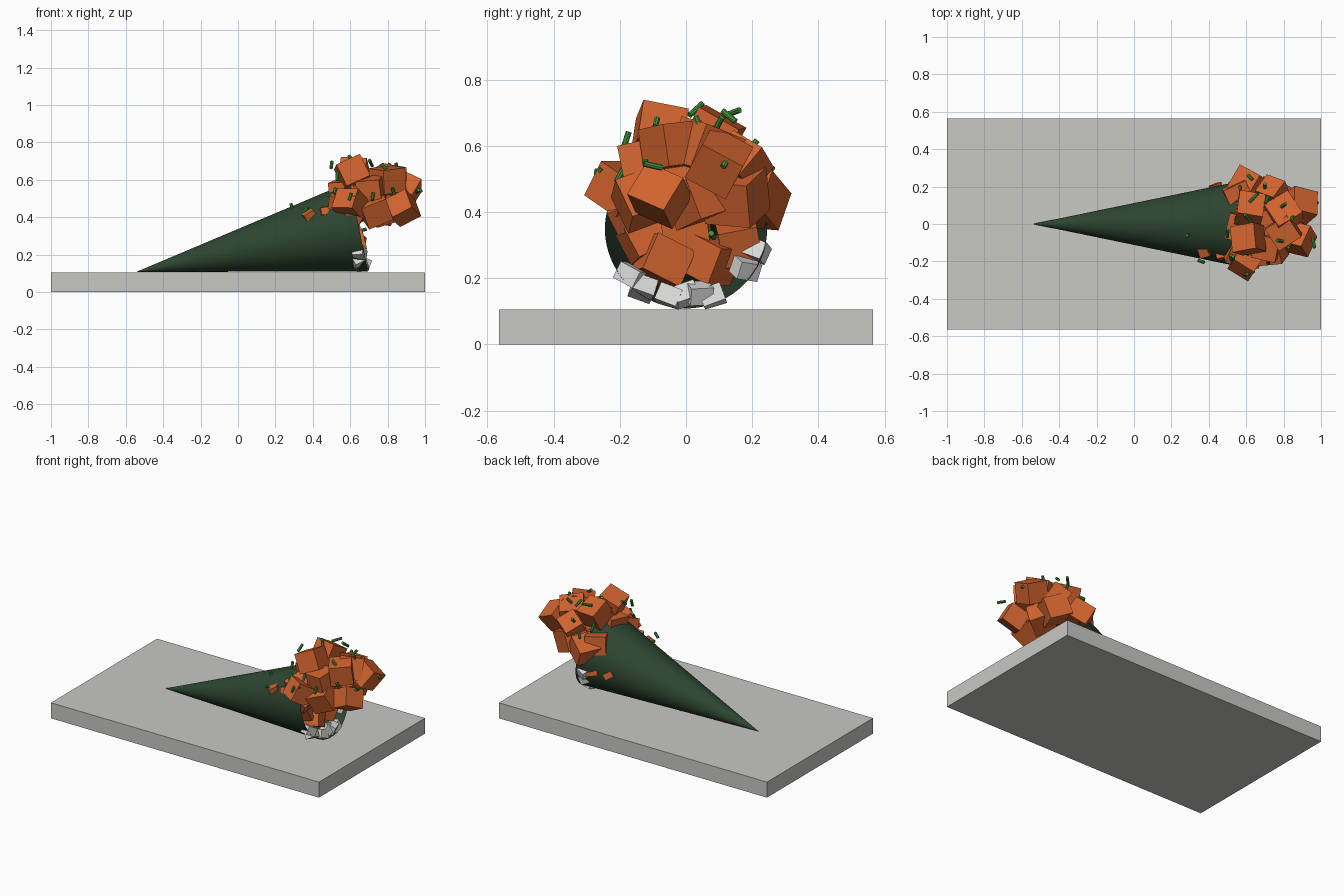
import bpy, bmesh, math, random
from mathutils import Matrix, Vector, Euler

random.seed(7)


def material(name, rgb):
    m = bpy.data.materials.new(name)
    m.diffuse_color = (*rgb, 1)
    return m


GREY = material("board grey", (0.58, 0.58, 0.56))
SEAWEED = material("seaweed green", (0.026, 0.06, 0.03))
ORANGE = material("fish orange", (0.64, 0.125, 0.028))
WHITE = material("rice white", (0.7, 0.7, 0.69))
GREEN = material("chive green", (0.055, 0.3, 0.045))


def finish(bm, name, mat):
    bmesh.ops.recalc_face_normals(bm, faces=bm.faces[:])
    me = bpy.data.meshes.new(name)
    bm.to_mesh(me)
    bm.free()
    me.materials.append(mat)
    ob = bpy.data.objects.new(name, me)
    bpy.context.collection.objects.link(ob)
    return ob


def place(pos, size, rot):
    return (Matrix.Translation(pos) @ Euler(rot).to_matrix().to_4x4()
            @ Matrix.Diagonal((*size, 1)))


def tumble(amount=0.6):
    return [random.uniform(-amount, amount) for _ in range(3)]


# Serving board
bm = bmesh.new()
bmesh.ops.create_cube(bm, size=1, matrix=place((0, 0, 0.0525), (2, 1.13, 0.105), (0, 0, 0)))
finish(bm, "board", GREY)

# Open seaweed cone lying on its side
apex, length, radius = Vector((-0.54, 0, 0.109)), 1.21, 0.245
tilt = math.atan(radius / length)
axis = Vector((math.cos(tilt), 0, math.sin(tilt)))
bm = bmesh.new()
bmesh.ops.create_cone(bm, cap_ends=False, segments=64, radius1=0.0005, radius2=radius, depth=length,
                      matrix=Matrix.Translation(apex + axis * length / 2)
                      @ Matrix.Rotation(math.pi / 2 - tilt, 4, 'Y'))
for f in bm.faces:
    f.smooth = True
finish(bm, "seaweed_cone", SEAWEED)

# Fish cubes heaped in the mouth: x, y, z, size
cubes = [
    (0.61, -0.08, 0.64, 0.14), (0.62, 0.08, 0.63, 0.14), (0.60, -0.20, 0.47, 0.13),
    (0.61, 0.21, 0.44, 0.14), (0.75, 0.15, 0.45, 0.15), (0.80, 0.06, 0.59, 0.15),
    (0.80, -0.04, 0.60, 0.14), (0.89, 0.10, 0.55, 0.14), (0.88, -0.08, 0.45, 0.13),
    (0.73, -0.13, 0.44, 0.14), (0.70, 0.0, 0.52, 0.17), (0.74, 0.17, 0.55, 0.12),
    (0.71, -0.12, 0.55, 0.13), (0.57, -0.02, 0.53, 0.14), (0.56, -0.15, 0.47, 0.12),
    (0.56, 0.15, 0.47, 0.13), (0.76, 0.04, 0.44, 0.14),
    (0.60, -0.07, 0.25, 0.13), (0.59, 0.07, 0.26, 0.13), (0.58, 0.16, 0.31, 0.12),
    (0.58, -0.13, 0.32, 0.11), (0.57, 0.0, 0.36, 0.14), (0.62, -0.18, 0.40, 0.09),
]
bm = bmesh.new()
for x, y, z, s in cubes:
    bmesh.ops.create_cube(bm, size=1, matrix=place((x, y, z), (s, s, s * 0.92), tumble()))
# Small flakes showing through the wrapper
for p in [(0.38, -0.15, 0.41), (0.44, 0.19, 0.30), (0.47, -0.16, 0.43)]:
    bmesh.ops.create_cube(bm, size=1, matrix=place(p, (0.06, 0.05, 0.04), tumble()))
finish(bm, "fish_cubes", ORANGE)

# Rice lumps along the lower rim
rice = [(0.65, -0.17, 0.21), (0.64, -0.13, 0.17), (0.66, -0.05, 0.145), (0.66, 0.0, 0.15),
        (0.67, 0.04, 0.155), (0.66, 0.08, 0.145), (0.63, 0.18, 0.23), (0.61, 0.21, 0.285)]
bm = bmesh.new()
for p in rice:
    bmesh.ops.create_cube(bm, size=1, matrix=place(p, (0.06, 0.07, 0.055), tumble(0.5)))
for v in bm.verts:
    v.co.z = max(v.co.z, 0.106)
finish(bm, "rice", WHITE)

# Chopped chives scattered on top
chives = [
    (0.50, -0.05, 0.68), (0.53, -0.18, 0.62), (0.61, 0.03, 0.71), (0.71, 0.13, 0.69),
    (0.85, 0.04, 0.66), (0.96, -0.10, 0.54), (0.97, 0.12, 0.55), (0.83, -0.12, 0.54),
    (0.72, -0.20, 0.51), (0.60, -0.27, 0.51), (0.63, -0.26, 0.52), (0.62, 0.25, 0.54),
    (0.70, 0.20, 0.60), (0.64, 0.14, 0.70), (0.78, -0.09, 0.67), (0.80, 0.10, 0.67),
    (0.55, 0.02, 0.64), (0.36, -0.20, 0.44), (0.29, -0.06, 0.45), (0.66, 0.08, 0.33),
    (0.52, -0.18, 0.54), (0.57, 0.18, 0.58),
]
bm = bmesh.new()
for p in chives:
    m = (Matrix.Translation(p) @ Matrix.Rotation(random.uniform(0, 2 * math.pi), 4, 'Z')
         @ Matrix.Rotation(random.uniform(0.3, 1.5), 4, 'Y'))
    bmesh.ops.create_cone(bm, cap_ends=True, segments=8, radius1=0.009, radius2=0.009,
                          depth=random.uniform(0.035, 0.065), matrix=m)
finish(bm, "chives", GREEN)
